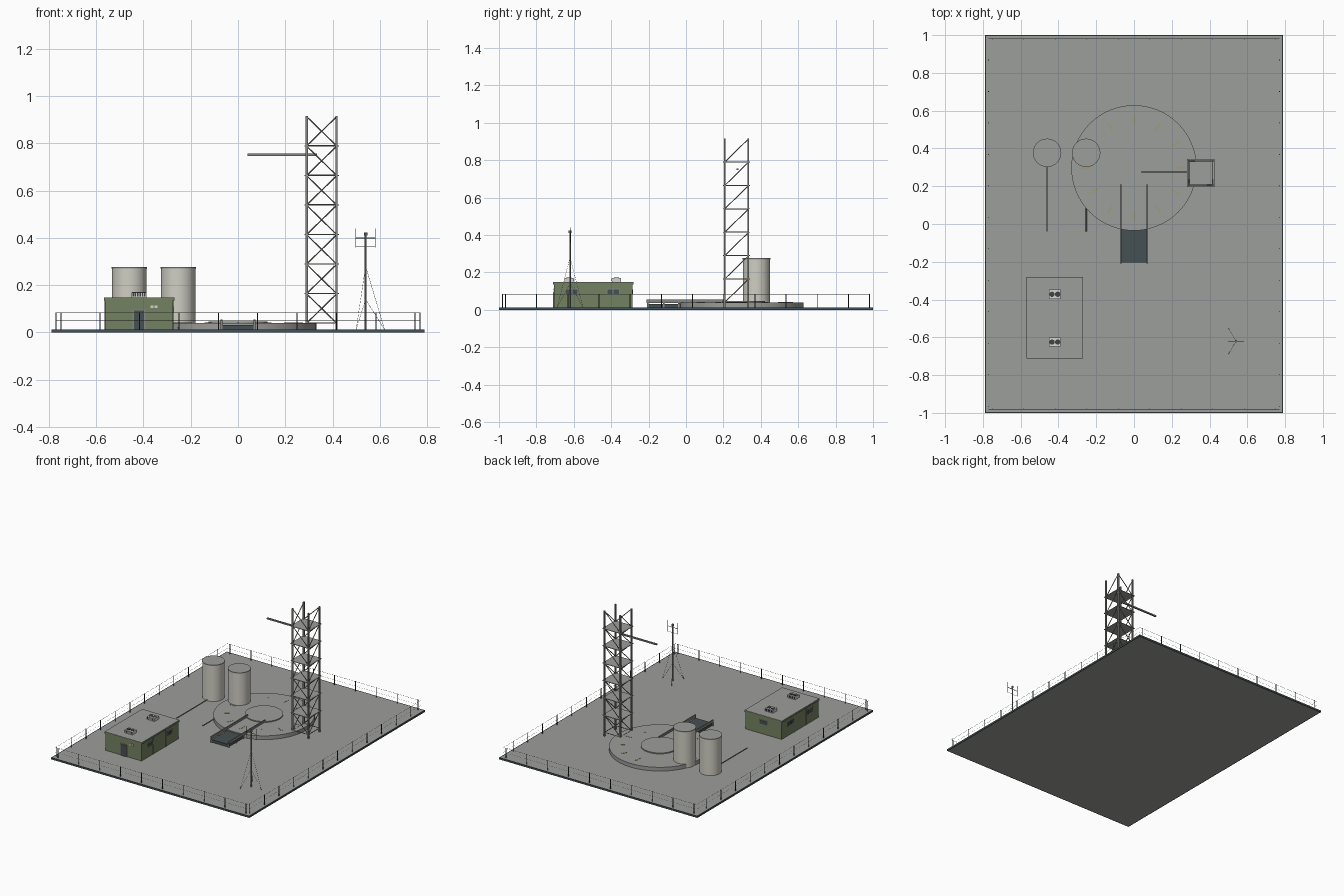
import bpy, bmesh, math
from mathutils import Matrix, Vector

old = bpy.data.objects.get("Cube")
if old:
    bpy.data.objects.remove(old, do_unlink=True)


def material(name, r, g, b):
    m = bpy.data.materials.new(name)
    m.use_nodes = True
    m.diffuse_color = (r, g, b, 1)
    bsdf = m.node_tree.nodes["Principled BSDF"]
    bsdf.inputs["Base Color"].default_value = (r, g, b, 1)
    bsdf.inputs["Roughness"].default_value = 0.8
    return m


CONCRETE = material("concrete grey", 0.335, 0.345, 0.325)
SLATE = material("dark slate", 0.06, 0.08, 0.085)
STEEL = material("steel grey", 0.24, 0.24, 0.23)
TANK = material("tank pale grey", 0.63, 0.62, 0.55)
GREEN = material("olive green", 0.175, 0.225, 0.12)
YELLOW = material("faded yellow", 0.37, 0.33, 0.19)
LIGHT = material("light grey", 0.65, 0.67, 0.65)
BLACK = material("charcoal", 0.05, 0.055, 0.06)


class Part:
    """Collects boxes and rods into one object."""

    def __init__(self, name, mat):
        self.name, self.mat, self.bm = name, mat, bmesh.new()

    def box(self, x0, x1, y0, y1, z0, z1, turn=Matrix()):
        mid = Vector((x0 + x1, y0 + y1, z0 + z1)) / 2
        size = Matrix.Diagonal((x1 - x0, y1 - y0, z1 - z0, 1))
        bmesh.ops.create_cube(self.bm, size=1, matrix=turn @ Matrix.Translation(mid) @ size)
        return self

    def rod(self, a, b, r, sides=6):
        a, b = Vector(a), Vector(b)
        turn = (b - a).to_track_quat("Z", "Y").to_matrix().to_4x4()
        bmesh.ops.create_cone(self.bm, cap_ends=True, segments=sides, radius1=r, radius2=r,
                              depth=(b - a).length, matrix=Matrix.Translation((a + b) / 2) @ turn)
        return self

    def done(self, smooth=False):
        mesh = bpy.data.meshes.new(self.name)
        self.bm.to_mesh(mesh)
        self.bm.free()
        mesh.materials.append(self.mat)
        ob = bpy.data.objects.new(self.name, mesh)
        bpy.context.collection.objects.link(ob)
        if smooth:
            bpy.ops.object.select_all(action="DESELECT")
            ob.select_set(True)
            bpy.context.view_layer.objects.active = ob
            bpy.ops.object.shade_smooth_by_angle(angle=math.radians(35))
        return ob


G = 0.013  # ground level

# Ground slab with a dark kerb
Part("ground_slab", CONCRETE).box(-0.784, 0.784, -0.994, 0.994, 0, G).done()
kerb = Part("ground_kerb", SLATE)
for s in (-1, 1):
    kerb.box(*sorted((s * 0.784, s * 0.79)), -1, 1, 0, G)
    kerb.box(-0.784, 0.784, *sorted((s * 0.994, s)), 0, G)
kerb.done()

# Perimeter fence
posts, wires = Part("fence_posts", BLACK), Part("fence_wires", STEEL)
FX, FY, STEP, TOP = 0.77, 0.98, 1 / 6, 0.085
for side in (-1, 1):
    for i in range(10):
        x = -0.75 + i * STEP
        posts.rod((x, side * FY, G), (x, side * FY, TOP), 0.0025)
    for i in range(12):
        y = -0.965 + i * STEP
        posts.rod((side * FX, y, G), (side * FX, y, TOP), 0.0025)
    for z, r in ((0.05, 0.0005), (0.083, 0.0008)):
        wires.rod((-FX, side * FY, z), (FX, side * FY, z), r, 4)
        wires.rod((side * FX, -FY, z), (side * FX, FY, z), r, 4)
posts.done()
wires.done()

# Round launch pad with raised centre and ring of marks
PY = 0.297
Part("pad", CONCRETE).rod((0, PY, G), (0, PY, 0.04), 0.332, 64).done(True)
Part("pad_centre", CONCRETE).rod((0, PY, 0.04), (0, PY, 0.047), 0.125, 48).done(True)
marks = Part("pad_marks", YELLOW)
for i in range(12):
    turn = Matrix.Translation((0, PY, 0)) @ Matrix.Rotation(i * math.pi / 6, 4, "Z")
    marks.box(0.228, 0.275, -0.005, 0.005, 0.04, 0.0415, turn)
marks.done()

# Trench and its two rails
Part("trench_floor", SLATE).box(-0.066, 0.066, -0.205, -0.03, G, 0.032).done()
rails = Part("trench_rails", STEEL)
for s in (-1, 1):
    x = s * 0.07
    rails.box(x - 0.004, x + 0.004, -0.21, 0.21, 0.036, 0.055)
    for y in (-0.205, -0.12, -0.04):
        rails.box(x - 0.004, x + 0.004, y - 0.004, y + 0.004, G, 0.036)
rails.done()

# Lattice tower
TX, TY, H, BASE, BAY = 0.354, 0.27, 0.063, 0.04, 0.125
legs, braces = Part("tower_legs", STEEL), Part("tower_braces", STEEL)
floors = Part("tower_floors", CONCRETE)
for sx in (-1, 1):
    for sy in (-1, 1):
        x, y = TX + sx * H, TY + sy * H
        legs.box(x - 0.005, x + 0.005, y - 0.005, y + 0.005, G, 0.916)
for i in range(7):
    z0, z1 = BASE + i * BAY, BASE + (i + 1) * BAY - 0.002
    for s in (-1, 1):
        braces.rod((TX - s * H, TY + s * H, z0), (TX + s * H, TY + s * H, z1), 0.0027)
        braces.rod((TX + s * H, TY - H, z0), (TX + s * H, TY + H, z1), 0.0027)
        braces.rod((TX - H, TY + s * H, z0), (TX + H, TY + s * H, z0), 0.0027)
        braces.rod((TX + s * H, TY - H, z0), (TX + s * H, TY + H, z0), 0.0027)
    if i:
        floors.box(TX - 0.073, TX + 0.073, TY - 0.073, TY + 0.073, z0 - 0.002, z0 + 0.002)
legs.done()
braces.done()
floors.done()
Part("tower_arm", STEEL).box(0.04, 0.335, 0.27, 0.28, 0.747, 0.757).done()

# Storage tanks with lids and ground pipes
for name, x in (("right", -0.46), ("left", -0.253)):
    Part("tank_" + name, TANK).rod((x, 0.377, G), (x, 0.377, 0.27), 0.073, 32).done(True)
    Part("tank_lid_" + name, CONCRETE).rod((x, 0.377, 0.27), (x, 0.377, 0.276), 0.075, 32).done(True)
    Part("tank_pipe_" + name, STEEL).rod((x, 0.32, 0.02), (x, -0.04, 0.02), 0.003, 8).done()

# Control building
X0, X1, Y0, Y1 = -0.562, -0.275, -0.705, -0.287
walls = Part("building_walls", GREEN).box(X0, X1, Y0, Y1, G, 0.14)
for y in (-0.57, -0.43):
    walls.box(X0 - 0.003, X1 + 0.003, y - 0.004, y + 0.004, G, 0.136)
walls.done()
Part("building_roof", CONCRETE).box(X0 - 0.005, X1 + 0.005, Y0 - 0.005, Y1 + 0.005, 0.142, 0.149).done()
Part("roof_trim", GREEN).box(X0 - 0.006, X1 + 0.006, Y0 - 0.006, Y1 + 0.006, 0.136, 0.147).done()

# Door, windows and vents as thin plates
Part("door_frame", STEEL).box(-0.446, -0.392, Y0 - 0.003, Y0, G, 0.098).done()
Part("door", SLATE).box(-0.441, -0.397, Y0 - 0.005, Y0, G, 0.093).done()
Part("front_vents", LIGHT).box(-0.37, -0.357, Y0 - 0.004, Y0, 0.103, 0.115).box(
    -0.353, -0.34, Y0 - 0.004, Y0, 0.103, 0.115).done()
frames, panes = Part("window_frames", STEEL), Part("window_panes", SLATE)
for y in (-0.61, -0.39):
    for x in (X0, X1):
        frames.box(x - 0.002, x + 0.002, y - 0.035, y + 0.035, 0.08, 0.113)
        panes.box(x - 0.004, x + 0.004, y - 0.031, y - 0.002, 0.084, 0.109)
        panes.box(x - 0.004, x + 0.004, y + 0.002, y + 0.031, 0.084, 0.109)
frames.box(-0.455, -0.385, Y1 - 0.002, Y1 + 0.002, 0.08, 0.113)
panes.box(-0.451, -0.389, Y1 - 0.004, Y1 + 0.004, 0.084, 0.109)
frames.done()
panes.done()

# Rooftop fan units
units, fans = Part("roof_units", LIGHT), Part("roof_fans", BLACK)
for y in (-0.372, -0.625):
    units.box(-0.45, -0.388, y - 0.024, y + 0.024, 0.149, 0.17)
    for x in (-0.434, -0.404):
        fans.rod((x, y, 0.168), (x, y, 0.172), 0.014, 16)
    for i in range(6):
        x = -0.444 + i * 0.01
        fans.box(x - 0.003, x + 0.003, y - 0.0255, y + 0.0255, 0.153, 0.167)
units.done()
fans.done()

# Antenna mast with guy wires and aerial elements
MX, MY = 0.54, -0.62
mast = Part("antenna_mast", STEEL).rod((MX, MY, G), (MX, MY, 0.415), 0.004, 8)
mast.rod((MX, MY, 0.41), (MX, MY, 0.423), 0.007, 8).done()
aerial = Part("antenna_aerial", STEEL).rod((MX - 0.042, MY, 0.4), (MX + 0.042, MY, 0.4), 0.002)
aerial.rod((MX - 0.042, MY, 0.362), (MX + 0.042, MY, 0.362), 0.001)
for s in (-1, 1):
    aerial.rod((MX + s * 0.041, MY, 0.36), (MX + s * 0.041, MY, 0.44), 0.0015)
aerial.done()
guys = Part("guy_wires", STEEL)
for i in range(3):
    a = i * math.tau / 3
    foot = (MX + 0.08 * math.cos(a), MY + 0.08 * math.sin(a), G)
    for z in (0.14, 0.28):
        guys.rod((MX, MY, z), foot, 0.0007, 4)
guys.done()
